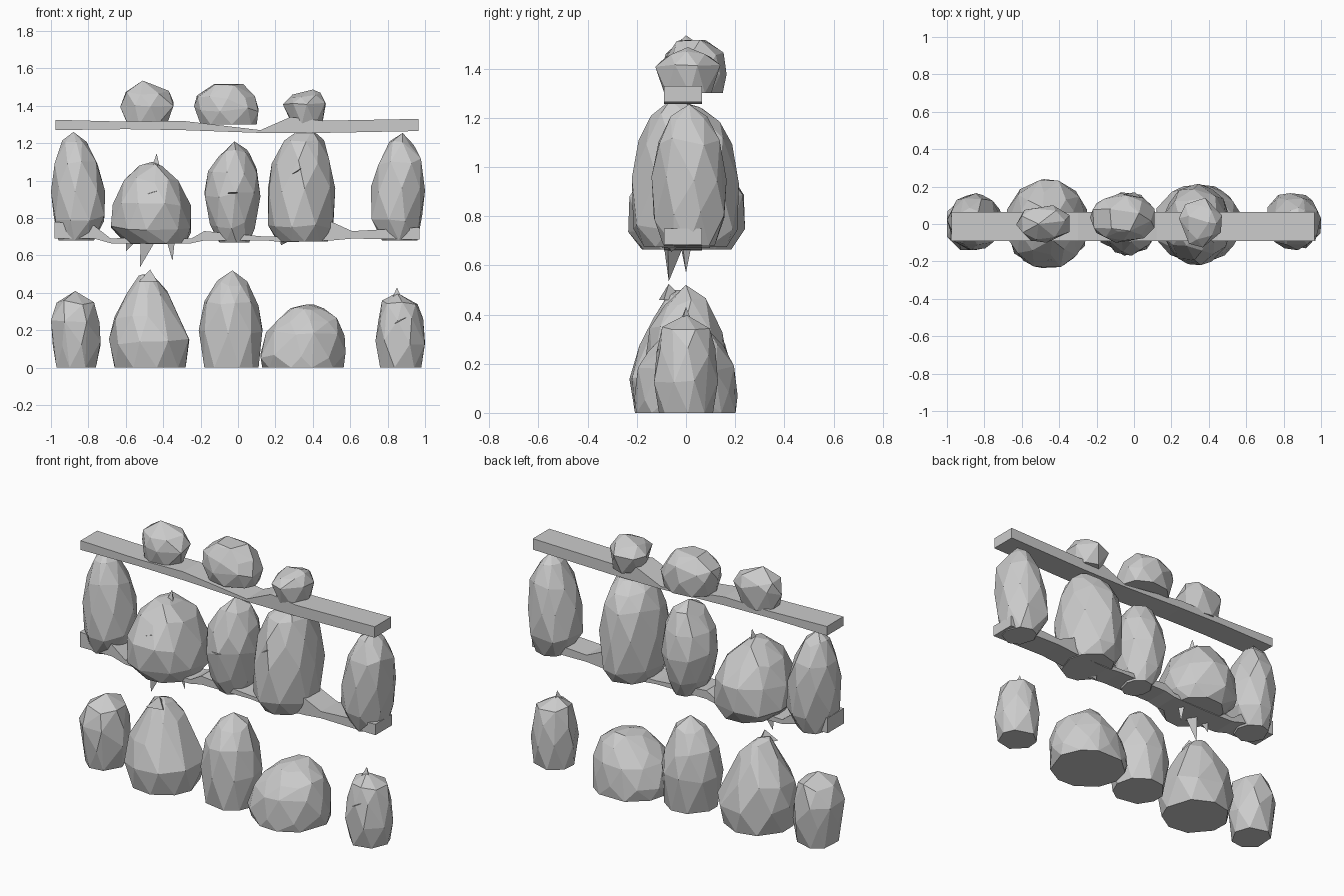
import bpy, bmesh, math, random
from mathutils import Vector

if "Cube" in bpy.data.objects:
    bpy.data.objects.remove(bpy.data.objects["Cube"])

random.seed(7)


def hull_object(name, points, angle=0):
    """Faceted solid: convex hull of points, near-flat facets merged."""
    bm = bmesh.new()
    for p in points:
        bm.verts.new(p)
    res = bmesh.ops.convex_hull(bm, input=bm.verts[:])
    loose = [v for v in bm.verts if not v.link_faces]
    bmesh.ops.delete(bm, geom=loose, context='VERTS')
    if angle:
        bmesh.ops.dissolve_limit(bm, angle_limit=math.radians(angle),
                                 verts=bm.verts[:], edges=bm.edges[:])
    bmesh.ops.recalc_face_normals(bm, faces=bm.faces[:])
    me = bpy.data.meshes.new(name)
    bm.to_mesh(me)
    bm.free()
    ob = bpy.data.objects.new(name, me)
    bpy.context.collection.objects.link(ob)
    return ob


def fit(vals, lo, hi):
    a, b = min(vals), max(vals)
    return [lo + (v - a) / (b - a) * (hi - lo) for v in vals]


def lump(name, rings, tip, y0, y1, n=9):
    """Rings are (z, left x, right x); depth follows the width."""
    widest = max(r[2] - r[1] for r in rings)
    yc, pts = (y0 + y1) / 2, [Vector((tip[0], (y0 + y1) / 2, tip[1]))]
    for k, (z, xl, xr) in enumerate(rings):
        ang = [2 * math.pi * (i + 0.5 * (k % 2) + random.uniform(-.2, .2)) / n
               for i in range(n)]
        h = (y1 - y0) / 2 * ((xr - xl) / widest) ** 0.9
        xs = fit([math.cos(a) for a in ang], xl, xr)
        ys = fit([math.sin(a) for a in ang], yc - h, yc + h)
        dz = 0 if k == 0 else 0.018
        pts += [Vector((x, y, z + random.uniform(-dz, dz))) for x, y in zip(xs, ys)]
    return hull_object(name, pts, 7)


def notch(ob, tri, y_out, y_in):
    """Wedge-shaped crease cut into the front of a lump."""
    cx, cz = tri[0]
    pts = [(x, y_out, z) for x, z in tri] + [(cx, y_in, cz)]
    cut = hull_object("crease_cutter", pts)
    m = ob.modifiers.new("crease", 'BOOLEAN')
    m.object, m.solver, m.operation = cut, 'EXACT', 'DIFFERENCE'
    cut.hide_render = True
    cut.display_type = 'WIRE'
    bpy.context.view_layer.objects.active = ob
    bpy.ops.object.modifier_apply(modifier=m.name)
    bpy.data.objects.remove(cut)


def shelf(name, stations, y0, y1):
    """Warped plank: box sections (x, bottom z, top z) joined end to end."""
    verts, faces = [], []
    for x, a, b in stations:
        verts += [(x, y0, a), (x, y1, a), (x, y1, b), (x, y0, b)]
    for i in range(0, len(verts) - 4, 4):
        for j in range(4):
            k = (j + 1) % 4
            faces.append((i + j, i + k, i + k + 4, i + j + 4))
    e = len(verts)
    faces += [(3, 2, 1, 0), (e - 4, e - 3, e - 2, e - 1)]
    me = bpy.data.meshes.new(name)
    me.from_pydata(verts, [], faces)
    bm = bmesh.new()
    bm.from_mesh(me)
    bmesh.ops.recalc_face_normals(bm, faces=bm.faces[:])
    bm.to_mesh(me)
    bm.free()
    bpy.context.collection.objects.link(bpy.data.objects.new(name, me))


def spike(name, x, y, z, tip, r):
    """Small stem or root shard."""
    hull_object(name, [(x - r, y - r, z), (x + r, y - r * .6, z),
                       (x, y + r, z), tip])


# shelves
shelf("middle_shelf", [(-.98, .69, .78), (-.77, .69, .76), (-.68, .665, .69),
                       (-.5, .66, .7), (-.25, .665, .69), (-.18, .68, .73),
                       (.15, .68, .7), (.25, .67, .7), (.5, .68, .78),
                       (.61, .69, .73), (.97, .685, .75)], -.09, .065)
shelf("top_shelf", [(-.975, 1.27, 1.325), (-.6, 1.275, 1.315), (-.3, 1.27, 1.32),
                    (.12, 1.255, 1.27), (.28, 1.255, 1.34), (.45, 1.255, 1.32),
                    (.965, 1.265, 1.33)], -.09, .065)

# bottom row
lump("bottom_lump_1", [(0, -.97, -.76), (.13, -.99, -.735), (.25, -1, -.74),
                       (.35, -.97, -.77)], (-.87, .41), -.14, .14, 7)
b2 = lump("bottom_lump_2", [(0, -.66, -.28), (.14, -.69, -.26), (.28, -.66, -.32),
                            (.4, -.59, -.37), (.48, -.53, -.43)], (-.48, .5), -.23, .2)
lump("bottom_lump_3", [(0, -.18, .11), (.2, -.21, .13), (.34, -.18, .11),
                       (.45, -.11, .05)], (-.03, .52), -.17, .17)
lump("bottom_lump_4", [(0, .13, .565), (.07, .12, .575), (.18, .15, .57),
                       (.26, .21, .53), (.32, .28, .46)], (.37, .338), -.21, .21, 10)
b5 = lump("bottom_lump_5", [(0, .76, .98), (.14, .735, 1), (.25, .75, .99),
                            (.35, .77, .96)], (.85, .4), -.13, .13, 7)

# middle row: the end lumps mirror each other
end = [(.68, .77, .96), (.8, .715, .985), (.95, .71, 1), (1.1, .75, .98), (1.2, .81, .94)]
lump("middle_lump_1", [(z, -r, -l) for z, l, r in end], (-.88, 1.26), -.14, .165, 8)
m2 = lump("middle_lump_2", [(.665, -.6, -.28), (.74, -.68, -.25), (.88, -.67, -.25),
                            (1.0, -.61, -.32), (1.07, -.53, -.39)], (-.46, 1.1), -.235, .24, 10)
m3 = lump("middle_lump_3", [(.67, -.1, .06), (.76, -.15, .09), (.92, -.18, .12),
                            (1.05, -.16, .1), (1.15, -.1, .06)], (-.02, 1.21), -.17, .17)
m4 = lump("middle_lump_4", [(.675, .21, .48), (.76, .16, .51), (.95, .16, .52),
                            (1.1, .18, .49), (1.2, .24, .46), (1.255, .32, .42)],
          (.37, 1.262), -.22, .215)
lump("middle_lump_5", end, (.88, 1.255), -.14, .165, 8)

# top row
lump("top_lump_1", [(1.3, -.59, -.38), (1.41, -.63, -.345), (1.47, -.6, -.37)],
     (-.51, 1.535), -.1, .1, 7)
lump("top_lump_2", [(1.3, -.2, .1), (1.38, -.235, .11), (1.45, -.22, .09),
                    (1.5, -.15, .03)], (-.08, 1.515), -.1, .165)
lump("top_lump_3", [(1.3, .29, .45), (1.41, .24, .47), (1.46, .29, .44)],
     (.4, 1.487), -.125, .14, 7)

# creases in the front faces
notch(m2, [(-.45, .94), (-.57, .9), (-.34, .97)], -.3, -.14)
notch(m3, [(-.03, .93), (-.13, .94), (.08, .95)], -.25, -.1)
notch(m4, [(.32, 1.05), (.22, 1.0), (.38, 1.1)], -.3, -.14)
notch(b5, [(.86, .25), (.78, .2), (.97, .3)], -.2, -.05)

# stems and hanging roots
spike("stem_1", -.48, -.06, .46, (-.47, -.07, .525), .05)
spike("stem_2", .85, 0, .37, (.85, 0, .43), .025)
spike("stem_3", -.44, 0, 1.06, (-.435, 0, 1.145), .025)
spike("root_1", -.48, -.05, .68, (-.525, -.07, .535), .04)
spike("root_2", -.36, 0, .68, (-.35, 0, .57), .022)
spike("root_3", -.57, -.05, .68, (-.6, -.06, .62), .03)
spike("root_4", .27, -.05, .7, (.23, -.06, .655), .05)
